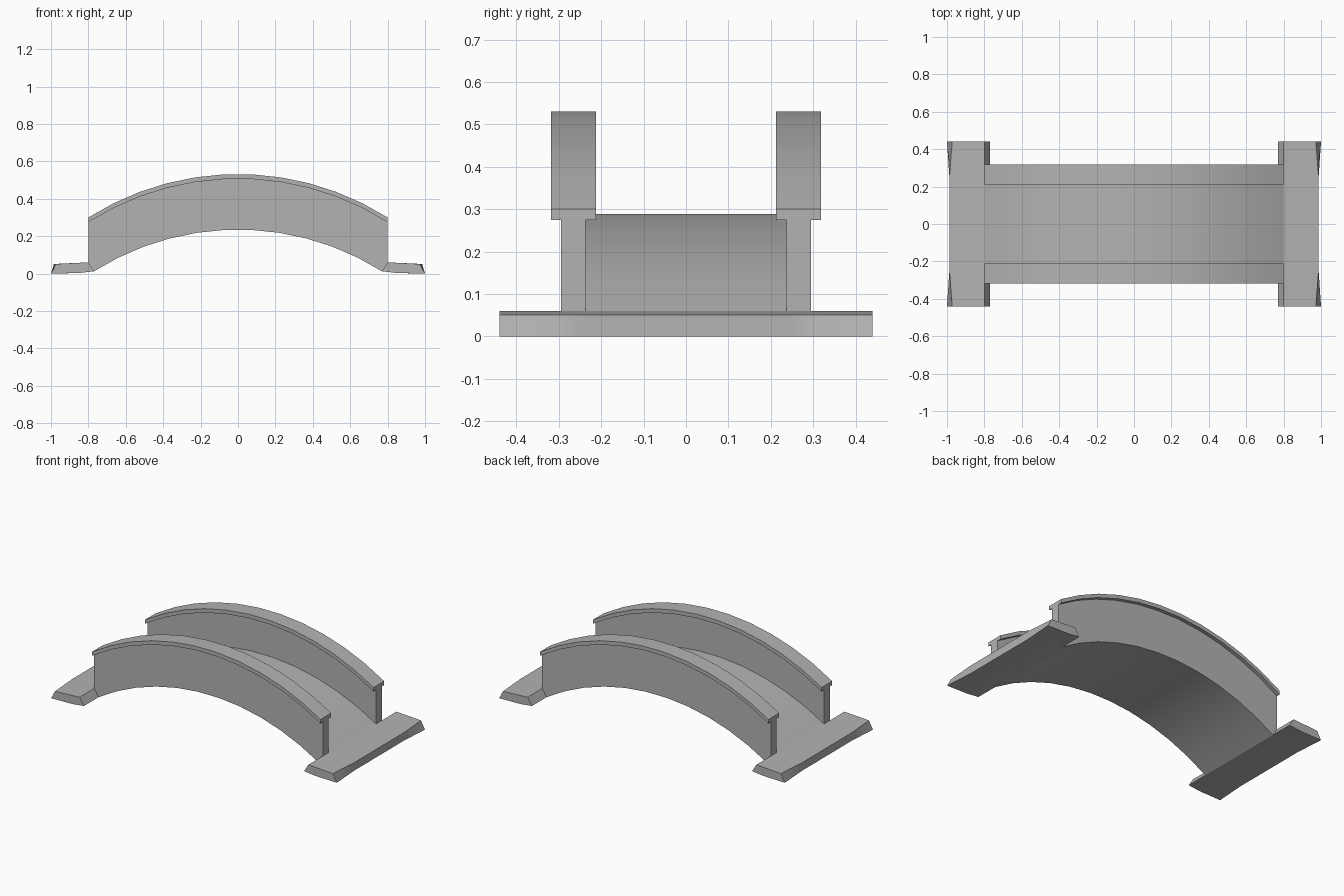
import bpy, bmesh, math

if "Cube" in bpy.data.objects:
    bpy.data.objects.remove(bpy.data.objects["Cube"])

SEGS = 11
# level: (half span, z at end, z at crown)
LEVELS = {"under": (0.77, 0.012, 0.235), "deck": (0.80, 0.06, 0.29),
          "wall": (0.80, 0.275, 0.507), "cap": (0.80, 0.30, 0.532)}

# Dark grey stone
stone = bpy.data.materials.new("dark_stone")
stone.diffuse_color = (0.45, 0.45, 0.45, 1.0)
stone.use_nodes = True
stone.node_tree.nodes["Principled BSDF"].inputs["Base Color"].default_value = stone.diffuse_color


def arc(level):
    """Points (x, z) along a circular arc from left to right."""
    half, z0, z1 = LEVELS[level]
    rise = z1 - z0
    r = (half * half + rise * rise) / (2 * rise)
    a = math.asin(half / r)
    angles = [-a + 2 * a * i / SEGS for i in range(SEGS + 1)]
    return [(r * math.sin(t), z1 - r + r * math.cos(t)) for t in angles]


def loft(name, rings, end_faces, open_faces):
    """Skin closed rings; open_faces are removed after normals are set."""
    bm = bmesh.new()
    vs = [[bm.verts.new(p) for p in ring] for ring in rings]
    n = len(rings[0])
    for a, b in zip(vs, vs[1:]):
        for i in range(n):
            bm.faces.new((a[i], a[(i + 1) % n], b[(i + 1) % n], b[i]))
    for ring in (vs[0], vs[-1]):
        for idx in end_faces:
            bm.faces.new([ring[i] for i in idx])
    bmesh.ops.recalc_face_normals(bm, faces=bm.faces[:])
    bm.faces.ensure_lookup_table()
    bmesh.ops.delete(bm, geom=[bm.faces[i] for i in open_faces],
                     context='FACES_ONLY')
    me = bpy.data.meshes.new(name)
    bm.to_mesh(me)
    bm.free()
    me.materials.append(stone)
    ob = bpy.data.objects.new(name, me)
    bpy.context.collection.objects.link(ob)
    bpy.context.view_layer.objects.active = ob
    bpy.ops.object.select_all(action='DESELECT')
    ob.select_set(True)
    bpy.ops.object.shade_smooth_by_angle(angle=math.radians(30))
    return ob


# Arched span: deck, parapet walls and overhanging caps in one section
side = [(0.295, "under"), (0.295, "deck"), (0.295, "wall"), (0.318, "wall"),
        (0.318, "cap"), (0.212, "cap"), (0.212, "wall"), (0.237, "wall"),
        (0.237, "deck")]
section = side + [(-y, lv) for y, lv in reversed(side)]
arcs = {lv: arc(lv) for lv in LEVELS}
rings = [[(arcs[lv][i][0], y, arcs[lv][i][1]) for y, lv in section]
         for i in range(SEGS + 1)]
ends = [range(1, 9), range(9, 17), (0, 1, 8, 9, 16, 17)]
first_end = SEGS * len(section)
loft("arched_bridge_span", rings, ends, [first_end + 2, first_end + 5])

# End slabs: wide plates whose outer face tilts toward the corners
for label, s in (("left", -1), ("right", 1)):
    rings = []
    for y in (-0.44, -0.295, -0.25, 0.25, 0.295, 0.44):
        t = (abs(y) - 0.25) / 0.19
        top_x = 0.987 - 0.015 * t
        low_x = 0.987 + 0.013 * t
        prof = [(0.77, 0.012), (0.80, 0.06), (top_x, 0.051),
                (low_x, 0.0), (0.85, 0.003)]
        rings.append([(s * x, y, z) for x, z in prof])
    # The inner face is open where the span joins
    loft(label + "_end_slab", rings, [range(5)], [5, 10, 15])
